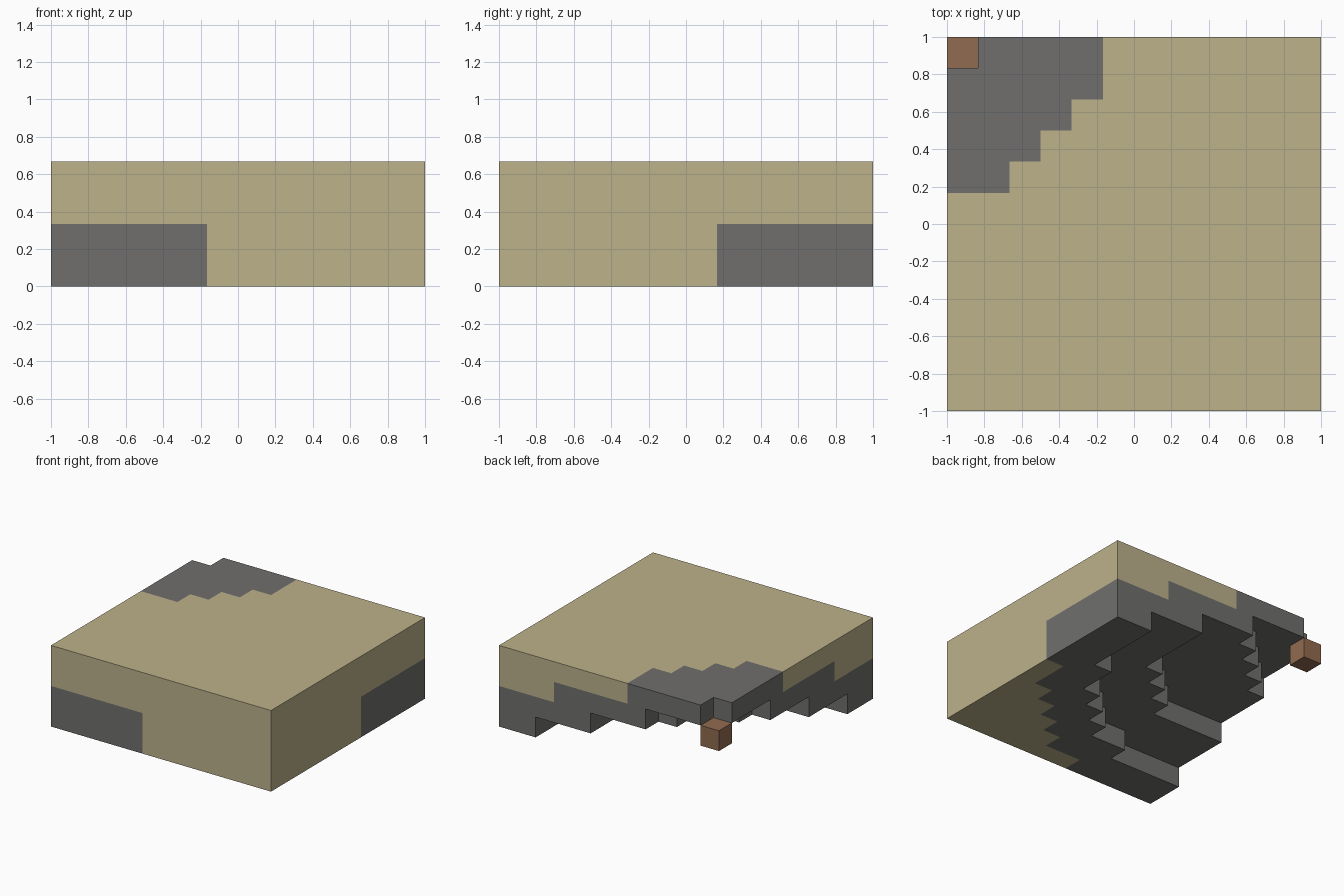
import bpy, bmesh, math
from mathutils import Vector

cube = bpy.data.objects.get("Cube")
if cube:
    bpy.data.objects.remove(cube, do_unlink=True)

COUNT, LAYERS = 12, 4
UNIT = 2 / COUNT
OFFSET = 0.6                        # centre of the crater lies just past the corner
HOLLOW = (10.45, 7.57, 3.663, 1.3)  # crater radius in each layer, bottom to top
STONE = (12.65, 12.65, 9.1, 4.98)   # stone radius in each layer


def material(name, colour):
    mat = bpy.data.materials.new(name)
    mat.use_nodes = True
    mat.diffuse_color = (*colour, 1)
    mat.node_tree.nodes["Principled BSDF"].inputs["Base Color"].default_value = (*colour, 1)
    return mat


def kind(i, j, k):
    """What fills a cell; i and j count away from the back corner, k counts up."""
    if not (0 <= i < COUNT and 0 <= j < COUNT and 0 <= k < LAYERS):
        return None
    distance = math.hypot(i + OFFSET, j + OFFSET)
    if distance < HOLLOW[k]:
        return None
    return "stone" if distance < STONE[k] else "sand"


def build(name, cells, mat, solid):
    """Make the exposed faces of a set of cells and merge the flat areas."""
    bm = bmesh.new()
    for cell in cells:
        middle = Vector(cell) + Vector((0.5, 0.5, 0.5))
        for axis in range(3):
            for side in (-1, 1):
                step = Vector((0, 0, 0))
                step[axis] = side
                if solid(*(int(c + s) for c, s in zip(cell, step))):
                    continue
                u = Vector((0, 0, 0))
                u[(axis + 1) % 3] = 0.5
                v = step.cross(u)
                corners = [middle + step / 2 + a * u + b * v
                           for a, b in ((-1, -1), (1, -1), (1, 1), (-1, 1))]
                # The y count runs towards the front, so the winding is reversed
                bm.faces.new([bm.verts.new((p.x * UNIT - 1, 1 - p.y * UNIT, p.z * UNIT))
                              for p in reversed(corners)])
    bmesh.ops.remove_doubles(bm, verts=bm.verts, dist=0.001)
    bmesh.ops.dissolve_limit(bm, angle_limit=0.01, verts=bm.verts, edges=bm.edges)
    mesh = bpy.data.meshes.new(name)
    bm.to_mesh(mesh)
    bm.free()
    mesh.materials.append(mat)
    obj = bpy.data.objects.new(name, mesh)
    bpy.context.collection.objects.link(obj)


grid = [(i, j, k) for i in range(COUNT) for j in range(COUNT) for k in range(LAYERS)]

# Sand slab and the stepped stone crater lining beneath it
for part, label, colour in (("sand", "sand_slab", (0.51, 0.445, 0.26)),
                            ("stone", "stone_crater", (0.162, 0.159, 0.155))):
    build(label, [c for c in grid if kind(*c) == part], material(part, colour), kind)

# Small brown block floating in the corner
core = (0, 0, 2)
build("corner_block", [core], material("brown", (0.283, 0.147, 0.08)), lambda *c: False)
